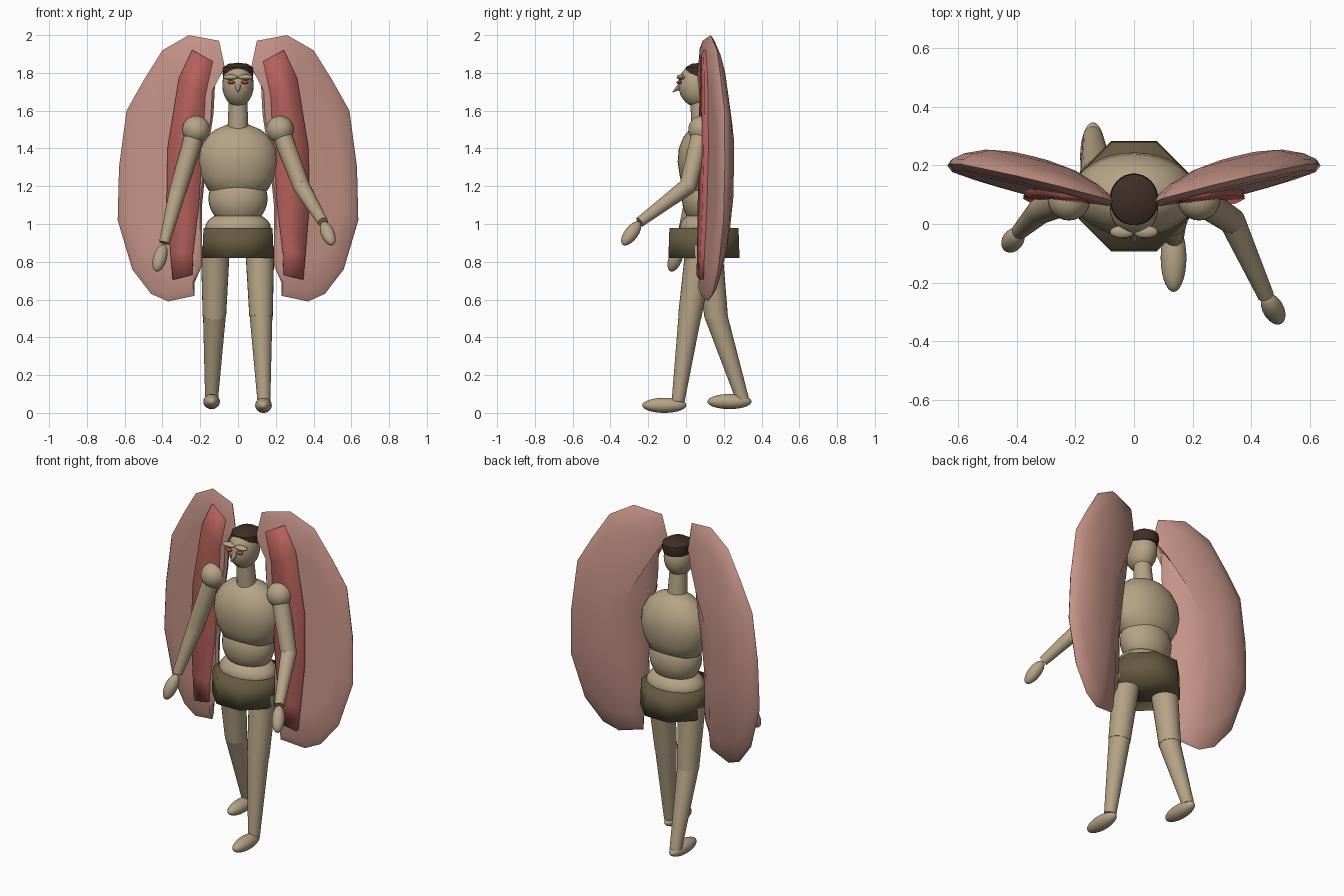
import bpy, bmesh
from math import radians, pi
from mathutils import Vector, Matrix

cube = bpy.data.objects.get("Cube")
if cube:
    bpy.data.objects.remove(cube, do_unlink=True)


def material(name, r, g, b):
    m = bpy.data.materials.new(name)
    m.use_nodes = True
    m.diffuse_color = (r, g, b, 1)
    m.node_tree.nodes["Principled BSDF"].inputs["Base Color"].default_value = (r, g, b, 1)
    return m


SKIN = material("tan skin", .46, .365, .235)
WING = material("dusty pink", .55, .29, .24)
PANEL = material("muted red", .47, .12, .11)
CLOTH = material("olive brown", .135, .105, .055)
HAIR = material("dark brown", .05, .028, .02)
EYE = material("eye red", .45, .06, .04)
BEAK = material("grey tan", .32, .28, .22)


def finish(name, bm, mat, angle=40):
    bmesh.ops.recalc_face_normals(bm, faces=bm.faces)
    mesh = bpy.data.meshes.new(name)
    bm.to_mesh(mesh)
    bm.free()
    mesh.materials.append(mat)
    ob = bpy.data.objects.new(name, mesh)
    bpy.context.collection.objects.link(ob)
    bpy.ops.object.select_all(action='DESELECT')
    ob.select_set(True)
    bpy.context.view_layer.objects.active = ob
    bpy.ops.object.shade_smooth_by_angle(angle=radians(angle))
    return ob


def ellipsoid(name, centre, radii, mat, axis=(0, 0, 1), segs=28):
    turn = Vector((0, 0, 1)).rotation_difference(Vector(axis)).to_matrix().to_4x4()
    bm = bmesh.new()
    bmesh.ops.create_uvsphere(bm, u_segments=segs, v_segments=segs // 2, radius=1)
    bm.transform(Matrix.Translation(centre) @ turn @ Matrix.Diagonal((*radii, 1)))
    return finish(name, bm, mat)


def limb(name, a, b, ra, rb, mat=SKIN, segs=24):
    a, b = Vector(a), Vector(b)
    d = b - a
    bm = bmesh.new()
    bmesh.ops.create_cone(bm, cap_ends=True, segments=segs, radius1=ra, radius2=rb, depth=d.length)
    turn = Vector((0, 0, 1)).rotation_difference(d).to_matrix().to_4x4()
    bm.transform(Matrix.Translation((a + b) / 2) @ turn)
    return finish(name, bm, mat)


def lathe(name, profile, centre, depth, mat, segs=32):
    """Spin (radius, height) pairs, with depth as a factor along y."""
    bm = bmesh.new()
    vs = [bm.verts.new((r, 0, z)) for r, z in profile]
    edges = [bm.edges.new(p) for p in zip(vs, vs[1:])]
    bmesh.ops.spin(bm, geom=vs + edges, cent=(0, 0, 0), axis=(0, 0, 1), angle=2 * pi, steps=segs)
    bmesh.ops.remove_doubles(bm, verts=bm.verts, dist=.0005)
    bm.transform(Matrix.Translation((*centre, 0)) @ Matrix.Diagonal((1, depth, 1, 1)))
    return finish(name, bm, mat)


# Torso
BODY_Y = .1
lathe("chest", [(0, 1.14), (.11, 1.155), (.158, 1.18), (.195, 1.25), (.212, 1.33), (.203, 1.4),
                (.168, 1.46), (.12, 1.5), (.06, 1.525), (0, 1.53)], (0, BODY_Y), .68, SKIN)
ellipsoid("abdomen", (0, BODY_Y, 1.135), (.157, .122, .15), SKIN)
ellipsoid("pelvis", (0, BODY_Y, .98), (.174, .135, .09), SKIN)

# Octagonal loincloth, softly shaded all over
bm = bmesh.new()
bmesh.ops.create_cone(bm, cap_ends=True, segments=8, radius1=.204, radius2=.198, depth=.16)
bm.transform(Matrix.Translation((0, .095, .9)) @ Matrix.Rotation(pi / 8, 4, 'Z'))
finish("loincloth", bm, CLOTH, 180)

# Head and face
limb("neck", (0, .085, 1.49), (0, .07, 1.68), .056, .048)
ellipsoid("head", (0, .06, 1.735), (.083, .1, .115), SKIN)
lathe("hair", [(0, 1.768), (.074, 1.768), (.083, 1.8), (.08, 1.828), (.05, 1.848), (0, 1.854)],
      (0, .083), 1.08, HAIR)
limb("beak", (0, -.025, 1.733), (0, -.072, 1.697), .02, .001, BEAK, 10)
for side, sx in (("left", 1), ("right", -1)):
    ellipsoid(side + "_brow", (sx * .04, -.027, 1.777), (.042, .022, .014), SKIN, segs=16)
    ellipsoid(side + "_eye", (sx * .036, -.036, 1.75), (.021, .015, .01), EYE, segs=16)

# Arms: shoulder, elbow, wrist, hand centre
ARMS = {
    "left": ((.222, .085, 1.5), (.335, .01, 1.2), (.45, -.245, 1.01), (.475, -.29, .95)),
    "right": ((-.222, .085, 1.5), (-.32, .045, 1.17), (-.39, -.025, .9), (-.413, -.055, .82)),
}
for side, (shoulder, elbow, wrist, hand) in ARMS.items():
    ellipsoid(side + "_shoulder", shoulder, (.073, .073, .073), SKIN)
    limb(side + "_upper_arm", shoulder, elbow, .052, .045)
    ellipsoid(side + "_elbow", elbow, (.045, .045, .045), SKIN)
    limb(side + "_forearm", elbow, wrist, .045, .028)
    ellipsoid(side + "_hand", hand, (.036, .036, .078), SKIN, Vector(hand) - Vector(wrist))

# Legs in mid stride: hip, knee, ankle, foot centre
LEGS = {
    "left": ((.115, .075, .88), (.122, .02, .51), (.137, -.042, .06), (.135, -.115, .04)),
    "right": ((-.12, .115, .88), (-.125, .16, .51), (-.14, .3, .07), (-.14, .23, .06)),
}
for side, (hip, knee, ankle, foot) in LEGS.items():
    limb(side + "_thigh", hip, knee, .077, .062)
    ellipsoid(side + "_knee", knee, (.06, .06, .06), SKIN)
    limb(side + "_shin", knee, ankle, .06, .034)
    ellipsoid(side + "_foot", foot, (.044, .117, .04), SKIN)

# Wings: outline in x and z, swept back, tilted and bulged most on the rear
OUTLINE = [(.1, 1.97), (.26, 2), (.4, 1.92), (.5, 1.76), (.59, 1.6), (.63, 1.3), (.637, 1.02),
           (.56, .76), (.46, .63), (.37, .59), (.23, .62), (.23, .69), (.19, .78), (.19, 1.1),
           (.165, 1.35), (.13, 1.58), (.12, 1.77), (.07, 1.83)]
SPINE = Vector((.36, 1.28))


def tilt(z):
    return .03 * (z - 1.3)


def wing(name, sx):
    bm = bmesh.new()

    def ring(scale, bulge):
        pts = [SPINE + (Vector(p) - SPINE) * scale for p in OUTLINE]
        return [bm.verts.new((sx * x, .06 + .26 * (x - .07) + tilt(z) + bulge, z)) for x, z in pts]

    rings = [ring(s, b) for s, b in ((.3, -.022), (.7, -.022), (.94, -.018), (1, 0),
                                     (.96, .02), (.82, .048), (.55, .08), (.25, .095))]
    n = len(OUTLINE)
    for a, b in zip(rings, rings[1:]):
        for i in range(n):
            j = (i + 1) % n
            bm.faces.new((a[i], a[j], b[j], b[i]))
    bm.faces.new(rings[0])
    bm.faces.new(rings[-1])
    return finish(name, bm, WING, 50)


# Red inner plates on the front of each wing, as paired inner and outer edge points
ROWS = [((.13, 1.86), (.24, 1.92)), ((.17, 1.68), (.31, 1.77)), ((.185, 1.4), (.37, 1.4)),
        ((.205, 1.1), (.375, 1.1)), ((.235, .85), (.355, .85)), ((.24, .73), (.343, .705))]


def plate(name, sx):
    bm = bmesh.new()
    grid = [[bm.verts.new((sx * x, .08 + .14 * (x - .13) + tilt(z), z)) for x, z in row]
            for row in ROWS]
    for a, b in zip(grid, grid[1:]):
        bm.faces.new((a[0], a[1], b[1], b[0]))
    ob = finish(name, bm, PANEL)
    thick = ob.modifiers.new("thickness", 'SOLIDIFY')
    thick.thickness = .046
    thick.offset = 0


for side, sx in (("left", 1), ("right", -1)):
    wing(side + "_wing", sx)
    plate(side + "_wing_plate", sx)
